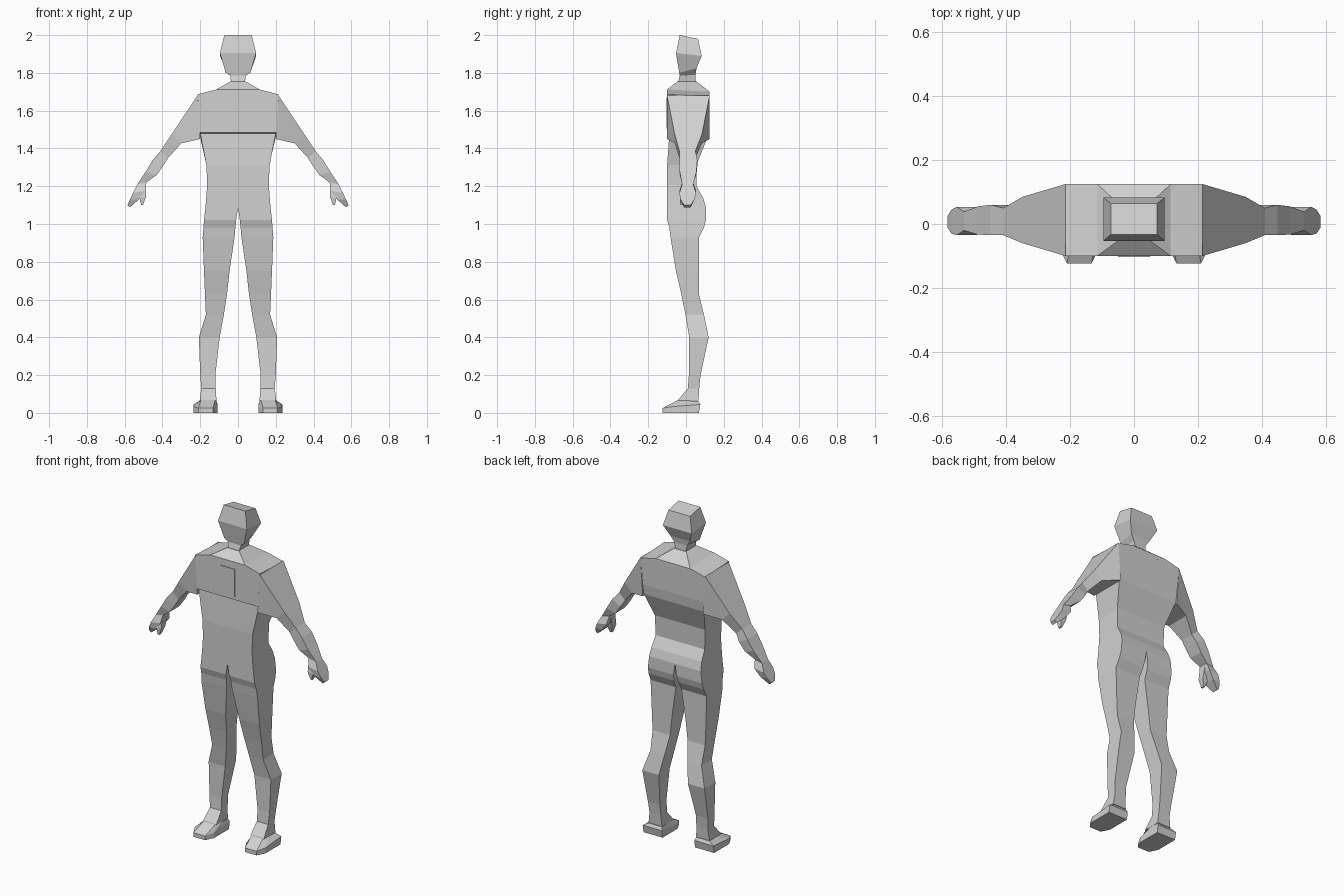
import bpy
import bmesh

grey = bpy.data.materials.new("light grey")
grey.diffuse_color = (0.64, 0.64, 0.64, 1)


def loft(name, rings, mirror=False):
    """Skin a row of matching rings, cap both ends, optionally mirror in x."""
    bm = bmesh.new()
    rows = [[bm.verts.new(p) for p in ring] for ring in rings]
    n = len(rows[0])
    for a, b in zip(rows, rows[1:]):
        for i in range(n):
            j = (i + 1) % n
            bm.faces.new((a[i], a[j], b[j], b[i]))
    bm.faces.new(rows[0])
    bm.faces.new(rows[-1])
    bmesh.ops.recalc_face_normals(bm, faces=bm.faces)
    mesh = bpy.data.meshes.new(name)
    bm.to_mesh(mesh)
    bm.free()
    mesh.materials.append(grey)
    ob = bpy.data.objects.new(name, mesh)
    bpy.context.collection.objects.link(ob)
    if mirror:
        mod = ob.modifiers.new("mirror", 'MIRROR')
        mod.use_mirror_merge = False
    return ob


def rect(x0, x1, y0, y1, zf, zb=None):
    """Level rectangle; front and back edges may differ in height."""
    zb = zf if zb is None else zb
    return [(x0, y0, zf), (x1, y0, zf), (x1, y1, zb), (x0, y1, zb)]


def limb(top, bottom, y0, y1):
    """Limb section between an upper and a lower (x, z) point."""
    (xt, zt), (xb, zb) = top, bottom
    return [(xt, y0, zt), (xt, y1, zt), (xb, y1, zb), (xb, y0, zb)]


# Torso: half width, front y, back y, front z, back z
torso = [(.215, -.10, .125, 1.685, 1.675), (.203, -.10, .122, 1.485, 1.52),
         (.20, -.088, .115, 1.48, 1.46), (.167, -.10, .058, 1.31, 1.32),
         (.163, -.10, .055, 1.21, 1.20), (.167, -.10, .09, 1.15, 1.14),
         (.172, -.10, .105, 1.09, 1.09)]
loft("torso", [rect(-w, w, f, b, zf, zb) for w, f, b, zf, zb in torso])

# Raised breastbone
loft("breastbone", [rect(-.05, .05, -.104, -.08, 1.67),
                    rect(-.05, .05, -.104, -.08, 1.505)])

# Sloping shoulder tops and the collar leading up to the neck
loft("shoulders", [[(x, -.10, 1.684), (x, .125, 1.674), (x, .125, zb), (x, -.10, zf)]
                   for x, zf, zb in ((-.215, 1.686, 1.676), (-.115, 1.712, 1.70),
                                     (.115, 1.712, 1.70), (.215, 1.686, 1.676))])
loft("collar", [rect(-.115, .115, -.10, .125, 1.712, 1.70),
                rect(-.04, .04, -.045, .055, 1.755)])

# Neck and head
loft("head", [rect(-.036, .036, -.042, .052, 1.753),
              rect(-.042, .042, -.033, .050, 1.785, 1.79),
              rect(-.065, .065, -.036, .056, 1.80, 1.825),
              rect(-.096, .096, -.053, .083, 1.905, 1.89),
              rect(-.072, .072, -.033, .064, 2.0, 1.98)])

# Arms, from shoulder to wrist
loft("arm", [limb((.215, 1.68), (.20, 1.45), -.10, .125),
             limb((.35, 1.477), (.30, 1.427), -.06, .085),
             limb((.41, 1.387), (.37, 1.35), -.035, .05),
             limb((.45, 1.34), (.395, 1.31), -.035, .06),
             limb((.49, 1.275), (.43, 1.26), -.033, .055),
             limb((.533, 1.21), (.485, 1.22), -.02, .038)], mirror=True)

# Hand and thumb
loft("hand", [limb((.533, 1.21), (.485, 1.22), -.02, .038),
              limb((.555, 1.165), (.492, 1.175), -.035, .054),
              limb((.572, 1.13), (.525, 1.13), -.03, .045),
              limb((.585, 1.10), (.572, 1.088), -.01, .024)], mirror=True)
loft("thumb", [limb((.525, 1.175), (.487, 1.20), -.025, .02),
               limb((.522, 1.14), (.487, 1.145), -.033, .005),
               limb((.513, 1.10), (.503, 1.10), -.03, -.01)], mirror=True)

# Legs: inner x, outer x, front y, back y, z
legs = [(.0, .172, -.10, .105, 1.09), (.010, .180, -.10, .105, 1.02),
        (.014, .183, -.088, .095, .98), (.018, .187, -.082, .07, .93),
        (.045, .180, -.053, .068, .75), (.058, .175, -.025, .068, .63),
        (.075, .170, -.003, .095, .52), (.097, .207, .017, .12, .40),
        (.120, .200, .015, .077, .20), (.118, .194, .010, .07, .13),
        (.114, .203, -.045, .066, .065)]
loft("leg", [rect(a, b, f, k, z) for a, b, f, k, z in legs], mirror=True)


# Feet: six-sided sole narrowing at the toe, sloping up to the ankle
def sole(x0, x1, toe, heel, inset, zt, zh):
    mid = toe + .05
    zm = zt + (zh - zt) * .4
    return [(x0, heel, zh), (x1, heel, zh), (x1, mid, zm),
            (x1 - inset, toe, zt), (x0 + inset, toe, zt), (x0, mid, zm)]


loft("foot", [sole(.108, .235, -.124, .068, .025, 0, 0),
              sole(.108, .235, -.124, .076, .025, .025, .045),
              sole(.114, .203, -.045, .066, .006, .067, .062)], mirror=True)
